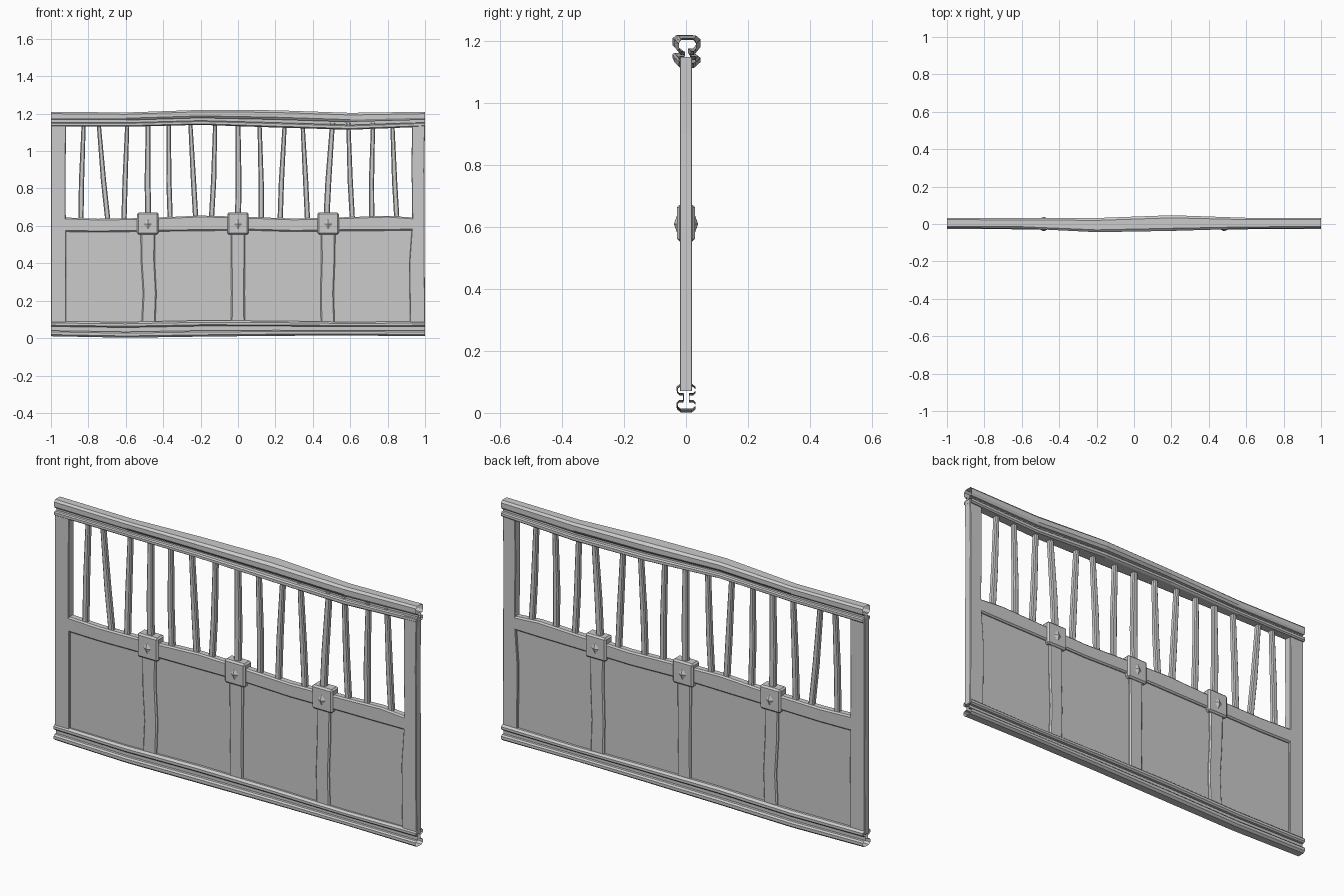
import bpy, bmesh, random
from mathutils import Vector

random.seed(4)
if "Cube" in bpy.data.objects:
    bpy.data.objects.remove(bpy.data.objects["Cube"], do_unlink=True)


def finish(name, bm):
    bmesh.ops.recalc_face_normals(bm, faces=bm.faces)
    mesh = bpy.data.meshes.new(name)
    bm.to_mesh(mesh)
    bm.free()
    obj = bpy.data.objects.new(name, mesh)
    bpy.context.collection.objects.link(obj)
    return obj


def loft(name, rings, capped=True):
    """Skin a list of equally sized closed rings of points."""
    bm = bmesh.new()
    loops = [[bm.verts.new(p) for p in ring] for ring in rings]
    for a, b in zip(loops, loops[1:]):
        for i in range(len(a)):
            j = (i + 1) % len(a)
            bm.faces.new((a[i], a[j], b[j], b[i]))
    if capped:
        bm.faces.new(loops[0])
        bm.faces.new(loops[-1])
    return finish(name, bm)


def chamfered(w, d, c):
    """Rectangle outline with cut corners."""
    return [(w, c - d), (w, d - c), (w - c, d), (c - w, d),
            (-w, d - c), (-w, c - d), (c - w, -d), (w - c, -d)]


def upright(name, stations, depth, chamfer):
    """Vertical bar through stations (x, z, half width)."""
    return loft(name, [[(x + u, v, z) for u, v in chamfered(w, depth, chamfer)]
                       for x, z, w in stations])


def channel(name, half, stations):
    """Hollow grooved rail through stations (x, y, z, width scale, height scale)."""
    outline = half + [(-y, z) for y, z in reversed(half)]
    return loft(name, [[(x, y + u * sy, z + v * sz) for u, v in outline]
                       for x, y, z, sy, sz in stations], capped=False)


# Grooved top and bottom rails
top_half = [(0.018, 0.04), (0.027, 0.03), (0.027, 0.008), (0.02, -0.003), (0.009, -0.003),
            (0.009, -0.017), (0.022, -0.017), (0.027, -0.022), (0.027, -0.034), (0.02, -0.04)]
channel("top_rail", top_half, [
    (-1, 0.005, 1.17, 1, 1), (-0.6, 0.004, 1.168, 1.02, 0.95),
    (-0.2, -0.006, 1.18, 1.4, 1), (0.2, 0.005, 1.172, 1.55, 1.15),
    (0.6, 0.004, 1.159, 1.08, 1.13), (1, 0.005, 1.17, 1, 1)])
bottom_half = [(0.018, 0.04), (0.028, 0.031), (0.028, 0.019), (0.021, 0.012), (0.009, 0.012),
               (0.009, -0.01), (0.021, -0.01), (0.028, -0.017), (0.028, -0.031), (0.018, -0.04)]
channel("bottom_rail", bottom_half, [
    (-1, 0.002, 0.05, 1, 1), (-0.6, 0.001, 0.044, 1.05, 1.05),
    (-0.2, 0, 0.051, 1.08, 1.08), (0.2, 0.001, 0.052, 1.06, 1),
    (0.6, 0.001, 0.05, 1.04, 0.9), (1, 0.002, 0.05, 1, 1)])

# End posts
upright("right_post", [(-0.96, 0.07, 0.04), (-0.959, 0.4, 0.04),
                       (-0.961, 0.8, 0.039), (-0.96, 1.15, 0.04)], 0.02, 0.003)
upright("left_post", [(0.96, 0.07, 0.04), (0.957, 0.4, 0.041),
                      (0.965, 0.62, 0.033), (0.962, 0.9, 0.034), (0.965, 1.15, 0.035)], 0.02, 0.003)

# Thin infill panel
upright("panel", [(0, 0.07, 0.95), (0, 0.6, 0.95)], 0.008, 0.001)

# Wavy middle rail: x, centre height, half height
mid = [(-0.93, 0.607, 0.038), (-0.75, 0.602, 0.036), (-0.48, 0.606, 0.036), (-0.2, 0.614, 0.041),
       (0.05, 0.612, 0.036), (0.3, 0.604, 0.035), (0.6, 0.61, 0.037), (0.8, 0.614, 0.04), (0.94, 0.61, 0.034)]
loft("middle_rail", [[(x, u, z + v) for u, v in chamfered(0.02, h, 0.007)]
                     for x, z, h in mid])

# Panel stiles with carved blocks at the middle rail
for side, x, lean in (("right", -0.482, 0.01), ("centre", 0, 0), ("left", 0.482, -0.006)):
    upright(side + "_stile", [(x + lean * 0.3, 0.07, 0.037), (x + lean, 0.24, 0.036),
                              (x, 0.42, 0.037), (x, 0.6, 0.039)], 0.018, 0.006)
    bm = bmesh.new()
    bmesh.ops.create_cube(bm, size=1)
    for v in bm.verts:
        v.co = Vector((v.co.x * 0.114, v.co.y * 0.058, v.co.z * 0.118)) + Vector((x, 0, 0.613))
    bmesh.ops.bevel(bm, geom=list(bm.edges), offset=0.008, segments=1, affect='EDGES')
    finish(side + "_block", bm)
    for face, sign in (("front", -1), ("back", 1)):
        bm = bmesh.new()
        tip = bm.verts.new((x, sign * 0.039, 0.61))
        rim = [bm.verts.new((x + u, sign * 0.0285, 0.61 + v))
               for u, v in ((0.022, 0), (0, 0.03), (-0.022, 0), (0, -0.03))]
        for i in range(4):
            bm.faces.new((rim[i], rim[(i + 1) % 4], tip))
        bm.faces.new(rim)
        finish(f"{side}_{face}_stud", bm)

# Crooked balusters: bottom x, top x
feet = [(-0.84, -0.825), (-0.695, -0.745), (-0.61, -0.592), (-0.48, -0.48), (-0.362, -0.37),
        (-0.225, -0.255), (-0.143, -0.122), (0, 0), (0.125, 0.115), (0.225, 0.25),
        (0.372, 0.345), (0.472, 0.505), (0.612, 0.59), (0.715, 0.722), (0.85, 0.825)]
for i, (low, high) in enumerate(feet):
    thick = 0.016 if i in (3, 7, 11) else 0.014
    bow = random.uniform(-0.005, 0.005)
    upright(f"baluster_{i + 1}", [(low, 0.62, thick), (low * 0.6 + high * 0.4 + bow, 0.84, thick),
                                  (high, 1.15, thick - 0.003)], 0.013, 0.005)
